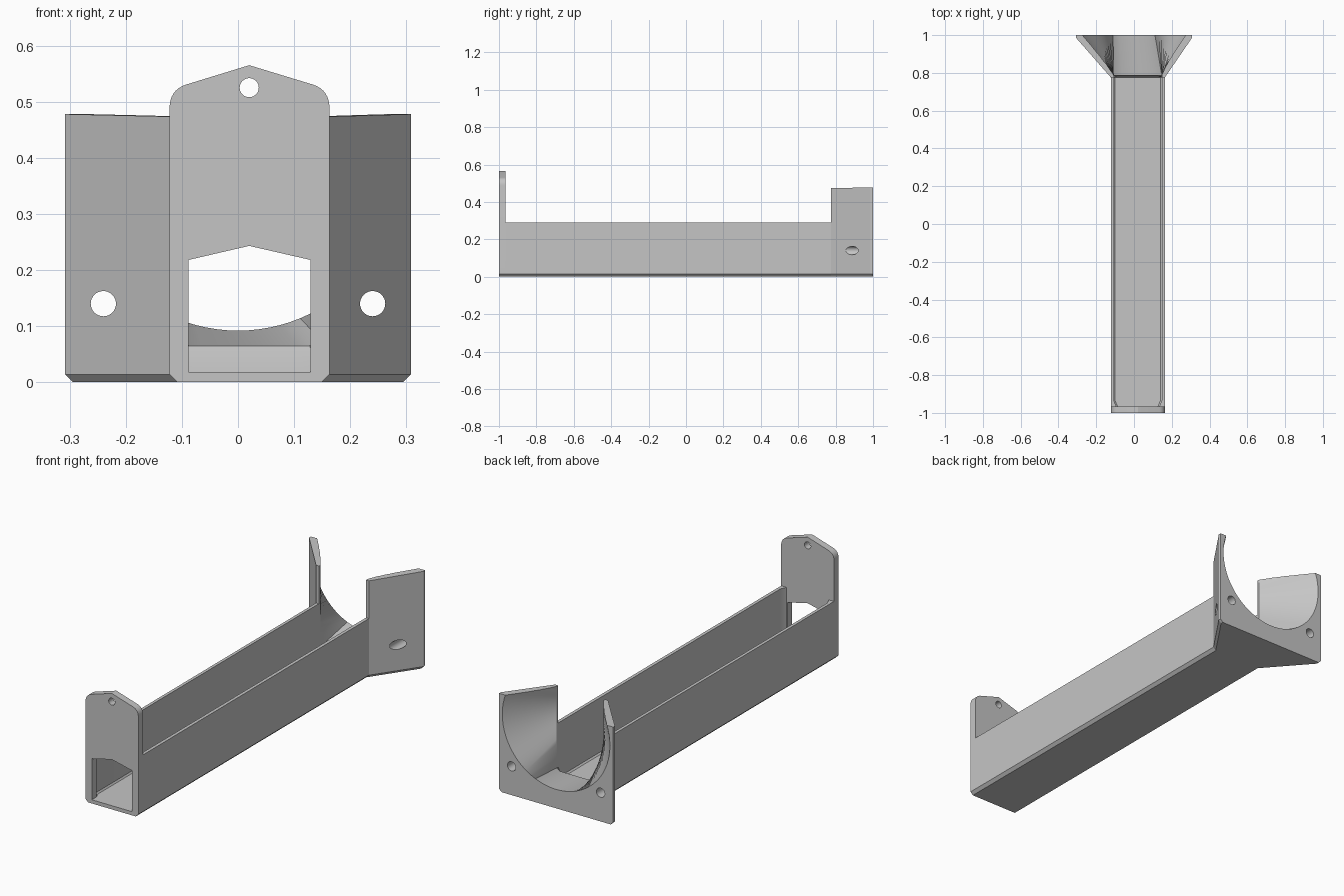
import bpy, bmesh
from math import cos, sin, pi, radians
from mathutils import Vector

if "Cube" in bpy.data.objects:
    bpy.data.objects.remove(bpy.data.objects["Cube"], do_unlink=True)

CX = 0.02                      # centre line of the channel
X0, X1 = -0.122, 0.163         # channel outer sides
I0, I1 = -0.107, 0.147         # channel inner sides
FRONT, PLATE, NECK, BACK = -1.0, -0.965, 0.775, 1.0
FLOOR = 0.018

grey = bpy.data.materials.new("light grey plastic")
grey.use_nodes = True
colour = (0.56, 0.56, 0.56, 1)
grey.diffuse_color = colour
grey.node_tree.nodes["Principled BSDF"].inputs["Base Color"].default_value = colour


def loft(name, rings):
    """Closed solid through a list of equal-length point rings."""
    bm = bmesh.new()
    loops = [[bm.verts.new(p) for p in ring] for ring in rings]
    n = len(loops[0])
    for a, b in zip(loops, loops[1:]):
        for i in range(n):
            j = (i + 1) % n
            bm.faces.new((a[i], a[j], b[j], b[i]))
    bm.faces.new(loops[0][::-1])
    bm.faces.new(loops[-1])
    bmesh.ops.recalc_face_normals(bm, faces=bm.faces)
    mesh = bpy.data.meshes.new(name)
    bm.to_mesh(mesh)
    bm.free()
    obj = bpy.data.objects.new(name, mesh)
    bpy.context.collection.objects.link(obj)
    mesh.materials.append(grey)
    return obj


def plan_prism(name, plan, z0, z1, chamfer, slope=0.0):
    """Upright prism whose bottom side edges are chamfered."""
    def inset(x):
        return x - chamfer if x > CX else x + chamfer
    return loft(name, [[(inset(x), y, z0) for x, y in plan],
                       [(x, y, z0 + chamfer) for x, y in plan],
                       [(x, y, z1 - slope * (BACK - y)) for x, y in plan]])


def front_prism(name, outline, y0, y1):
    return loft(name, [[(x, y, z) for x, z in outline] for y in (y0, y1)])


def circle(x, z, r, n=32):
    return [(x + r * cos(2 * pi * i / n), z + r * sin(2 * pi * i / n)) for i in range(n)]


def cut(obj, *cutters):
    for c in cutters:
        c.hide_render = True
        mod = obj.modifiers.new("cut", "BOOLEAN")
        mod.operation, mod.solver, mod.object = "DIFFERENCE", "EXACT", c
        bpy.context.view_layer.objects.active = obj
        bpy.ops.object.modifier_apply(modifier=mod.name)
        bpy.data.objects.remove(c, do_unlink=True)


# Long open channel, its walls thickening where they meet the end plate
channel = plan_prism("channel", [(X0, PLATE), (X1, PLATE), (X1, NECK), (X0, NECK)],
                     0, 0.29, 0.014)
hollow_plan = [(I0 + 0.017, PLATE - 0.01), (I1 - 0.017, PLATE - 0.01), (I1, PLATE + 0.03),
               (I1, NECK + 0.02), (I0, NECK + 0.02), (I0, PLATE + 0.03)]
cut(channel, plan_prism("hollow", hollow_plan, FLOOR, 0.8, 0.007))

# Front end plate with peaked top, rounded shoulders, window and hanging hole
corner, up, along = Vector((X1, 0.52)), Vector((X1, 0.488)), Vector((0.135, 0.53))
shoulder = [up * (1 - t) ** 2 + corner * 2 * t * (1 - t) + along * t * t
            for t in [i / 8 for i in range(9)]]
right = [(X1 - 0.014, 0), (X1, 0.014)] + [tuple(p) for p in shoulder]
mirrored = [(X0 + X1 - x, z) for x, z in reversed(right)]
plate = front_prism("end_plate", right + [(CX, 0.565)] + mirrored, FRONT, PLATE)
window = [(-0.088, FLOOR), (0.129, FLOOR), (0.129, 0.218), (CX, 0.243), (-0.088, 0.218)]
cut(plate, front_prism("window", window, FRONT - 0.1, PLATE + 0.1),
    front_prism("hanging_hole", circle(CX, 0.525, 0.017), FRONT - 0.1, PLATE + 0.1))

# Flared collar at the back
flare_plan = [(X0, NECK), (X1, NECK), (0.308, 0.987), (0.308, BACK),
              (-0.308, BACK), (-0.308, 0.987)]
collar = plan_prism("flared_collar", flare_plan, 0, 0.478, 0.014, 0.02)

# Passage changing from the channel's rectangle to a round opening
CZ, R, N = 0.382, 0.29, 96


def box_ring(y, depth):
    half, ring = (I1 - I0) / 2, []
    for i in range(N):
        c, s = cos(2 * pi * i / N), sin(2 * pi * i / N)
        k = min(half / max(abs(c), 1e-6), depth / max(abs(s), 1e-6))
        ring.append((CX + k * c, y, CZ + k * s))
    return ring


def round_ring(y):
    return [(x, y, z) for x, z in circle(0, CZ, R, N)]


cut(collar, loft("passage", [box_ring(NECK - 0.01, CZ - FLOOR), box_ring(NECK, CZ - FLOOR),
                             box_ring(NECK + 0.012, CZ - 0.065),
                             round_ring(BACK), round_ring(BACK + 0.02)]))

# Screw holes through both wings of the collar
for side in (-1, 1):
    cut(collar, front_prism("screw_hole", circle(side * 0.24, 0.14, 0.0225), 0.6, 1.1))

for obj in (channel, plate, collar):
    bpy.ops.object.select_all(action="DESELECT")
    obj.select_set(True)
    bpy.context.view_layer.objects.active = obj
    bpy.ops.object.shade_smooth_by_angle(angle=radians(25))
